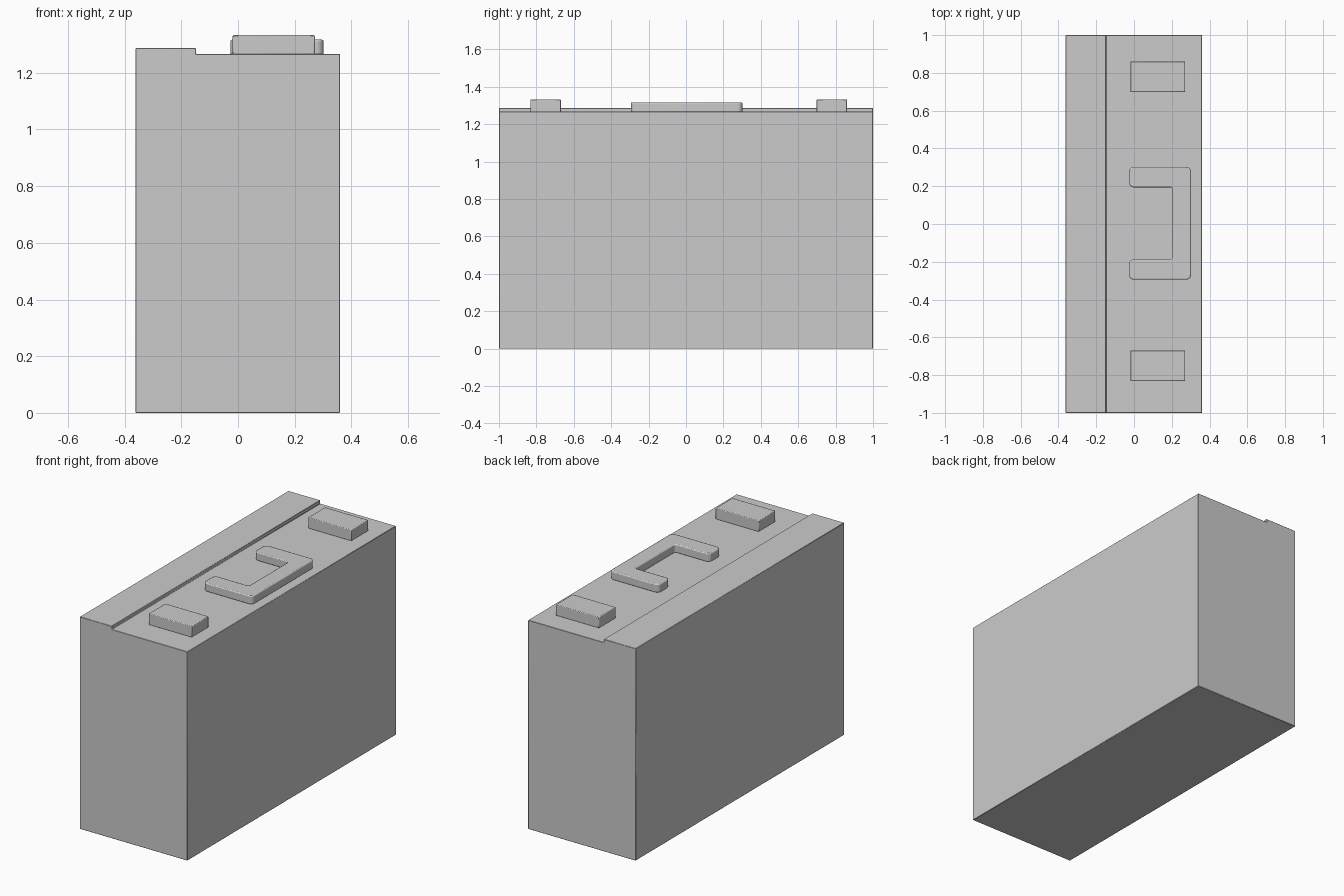
import bpy, bmesh
from mathutils import Vector, Matrix

if "Cube" in bpy.data.objects:
    bpy.data.objects.remove(bpy.data.objects["Cube"])


def finish(name, bm, bevel, segments):
    bmesh.ops.recalc_face_normals(bm, faces=bm.faces)
    mesh = bpy.data.meshes.new(name)
    bm.to_mesh(mesh)
    bm.free()
    obj = bpy.data.objects.new(name, mesh)
    bpy.context.collection.objects.link(obj)
    mod = obj.modifiers.new("edge_bevel", 'BEVEL')
    mod.width = bevel
    mod.segments = segments
    mod.limit_method = 'ANGLE'
    mod.angle_limit = 0.8
    bpy.ops.object.select_all(action='DESELECT')
    obj.select_set(True)
    bpy.context.view_layer.objects.active = obj
    bpy.ops.object.shade_smooth_by_angle(angle=0.6)
    return obj


def prism(name, points, direction, bevel=0.003, segments=1, rounding=()):
    """Extrude a flat outline; rounding lists (corner indices, radius)."""
    bm = bmesh.new()
    verts = [bm.verts.new(p) for p in points]
    bm.faces.new(verts)
    for corners, radius in rounding:
        bmesh.ops.bevel(bm, geom=[verts[i] for i in corners], offset=radius,
                        segments=6, profile=0.5, affect='VERTICES')
    new = bmesh.ops.extrude_face_region(bm, geom=list(bm.faces))["geom"]
    bmesh.ops.translate(bm, vec=Vector(direction),
                        verts=[v for v in new if isinstance(v, bmesh.types.BMVert)])
    # extrude_face_region keeps the source face only for open sheets
    if any(e.is_boundary for e in bm.edges):
        bmesh.ops.holes_fill(bm, edges=[e for e in bm.edges if e.is_boundary])
    return finish(name, bm, bevel, segments)


DECK = 1.267

# Case body with the raised strip along its left edge
profile = [(-0.362, 0), (0.36, 0), (0.36, DECK), (-0.148, DECK),
           (-0.148, 1.287), (-0.362, 1.287)]
prism("case_body", [(x, -1, z) for x, z in profile], (0, 2, 0), bevel=0.002)

# Terminal blocks at both ends of the deck
for name, y in (("front_terminal", -0.75), ("back_terminal", 0.78)):
    bm = bmesh.new()
    bmesh.ops.create_cube(bm, size=1, matrix=Matrix.Translation((0.126, y, 1.299))
                          @ Matrix.Diagonal((0.29, 0.162, 0.068, 1)))
    finish(name, bm, 0.004, 2)

# U-shaped carry handle lying on the deck
outline = [(-0.027, -0.295), (0.302, -0.295), (0.302, 0.302), (-0.027, 0.302),
           (-0.027, 0.194), (0.204, 0.194), (0.204, -0.187), (-0.027, -0.187)]
prism("carry_handle", [(x, y, DECK - 0.003) for x, y in outline], (0, 0, 0.053),
      bevel=0.006, segments=2,
      rounding=[((0, 1, 2, 3, 4, 7), 0.026), ((5, 6), 0.014)])
